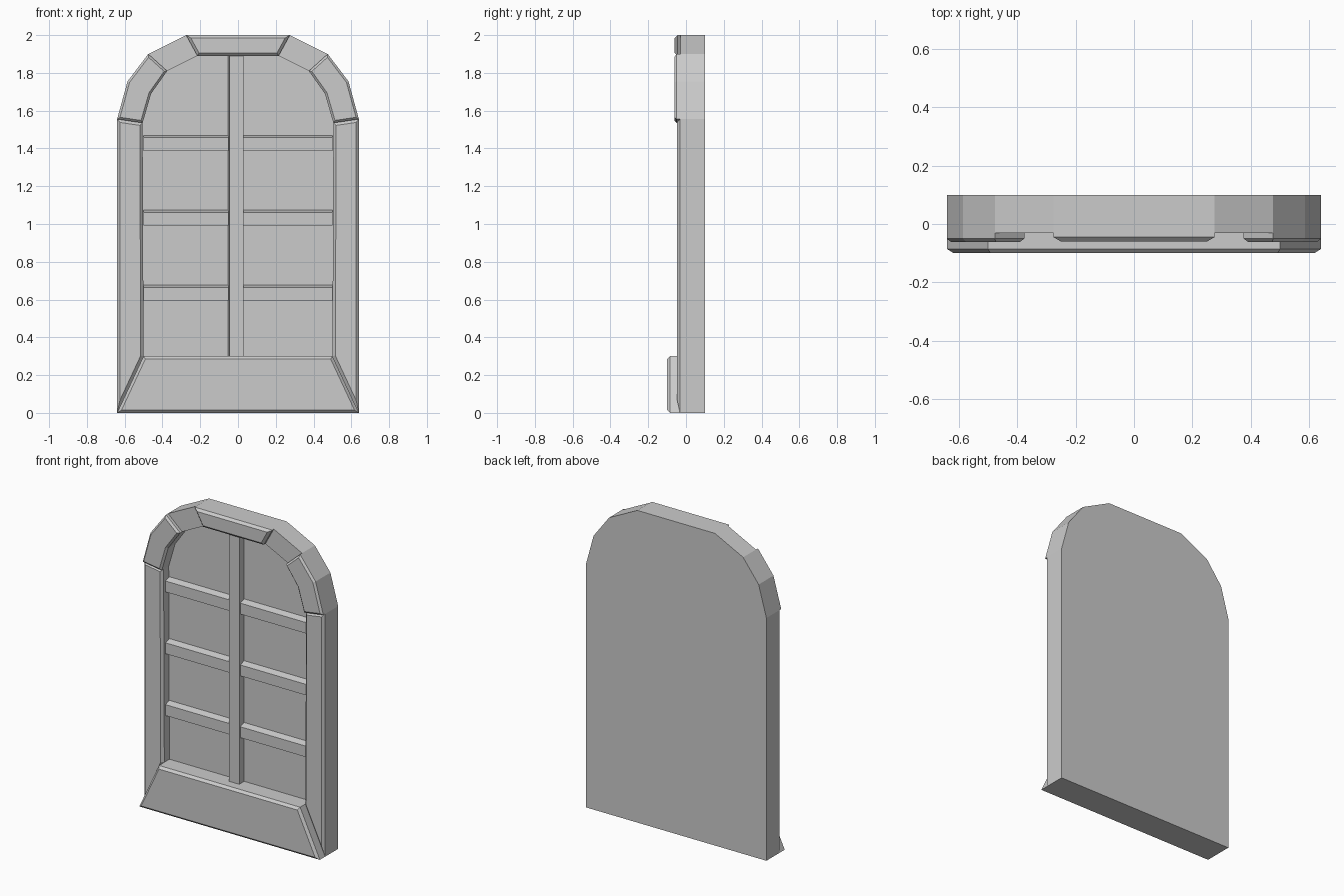
import bpy, bmesh

if "Cube" in bpy.data.objects:
    bpy.data.objects.remove(bpy.data.objects["Cube"])

BACK, PANEL = 0.10, 0.02


def new_object(name, bm):
    bmesh.ops.recalc_face_normals(bm, faces=bm.faces[:])
    mesh = bpy.data.meshes.new(name)
    bm.to_mesh(mesh)
    bm.free()
    obj = bpy.data.objects.new(name, mesh)
    bpy.context.collection.objects.link(obj)
    return obj


def block(name, pts, front, back=PANEL, chamfer=0.015, closed=False):
    """Prism from an x-z outline with a chamfered front; open where it sits on the slab."""
    bm = bmesh.new()
    face = bm.faces.new([bm.verts.new((x, front + chamfer, z)) for x, z in pts])
    face.normal_update()
    if face.normal.y > 0:
        face.normal_flip()
    rim = list(face.edges)
    if chamfer:
        bmesh.ops.inset_region(bm, faces=[face], thickness=chamfer, depth=chamfer,
                               use_even_offset=True, use_boundary=True)
        rim = [e for e in bm.edges if e.is_boundary]
    ext = bmesh.ops.extrude_edge_only(bm, edges=rim)["geom"]
    for v in ext:
        if isinstance(v, bmesh.types.BMVert):
            v.co.y = back
    if closed:
        bmesh.ops.holes_fill(bm, edges=[e for e in bm.edges if e.is_boundary], sides=0)
    return new_object(name, bm)


def bar(name, x0, x1, z0, z1, front, slope_left=0, slope_top=0):
    """Glazing bar whose front face is narrowed on one side."""
    bm = bmesh.new()
    f = [bm.verts.new((x, front, z)) for x, z in
         ((x0 + slope_left, z0), (x1, z0), (x1, z1 - slope_top), (x0 + slope_left, z1 - slope_top))]
    b = [bm.verts.new((x, PANEL, z)) for x, z in ((x0, z0), (x1, z0), (x1, z1), (x0, z1))]
    bm.faces.new(f)
    for i in range(4):
        j = (i + 1) % 4
        bm.faces.new((f[i], b[i], b[j], f[j]))
    return new_object(name, bm)


# outer and inner arch points, right half, from spring line to crown
outer = [(0.64, 1.555), (0.585, 1.755), (0.475, 1.90), (0.275, 2.0)]
inner = [(0.505, 1.535), (0.46, 1.69), (0.375, 1.81), (0.215, 1.89)]

# backing slab with the full outline
right = [(0.64, 0)] + outer
outline = right + [(-x, z) for x, z in reversed(right)]
block("back_panel", outline, PANEL, BACK, chamfer=0, closed=True)

# sill and top block
block("sill", [(-0.64, 0), (0.64, 0), (0.5, 0.3), (-0.5, 0.3)], -0.10)
block("top_block", [outer[3], inner[3], (-inner[3][0], inner[3][1]), (-outer[3][0], outer[3][1])], -0.06)

# mirrored frame pieces
for side, s in (("right", 1), ("left", -1)):
    parts = (
        ("jamb", [(0.64, 0), (0.5, 0.3), inner[0], outer[0]], -0.047, 0.015),
        ("arch_side", outer[:3] + inner[2::-1], -0.062, 0.012),
        ("arch_shoulder", [outer[2], outer[3], inner[3], inner[2]], -0.03, 0),
    )
    for name, pts, front, chamfer in parts:
        block(f"{name}_{side}", [(s * x, z) for x, z in pts], front, chamfer=chamfer)

# glazing bars
bar("upright_bar", -0.052, 0.03, 0.3, 1.89, -0.03, slope_left=0.008)
for i in range(3):
    z = 0.595 + 0.396 * i
    bar(f"cross_bar_left_{i}", -0.5, -0.05, z, z + 0.082, -0.02, slope_top=0.012)
    bar(f"cross_bar_right_{i}", 0.03, 0.5, z, z + 0.082, -0.02, slope_top=0.012)
